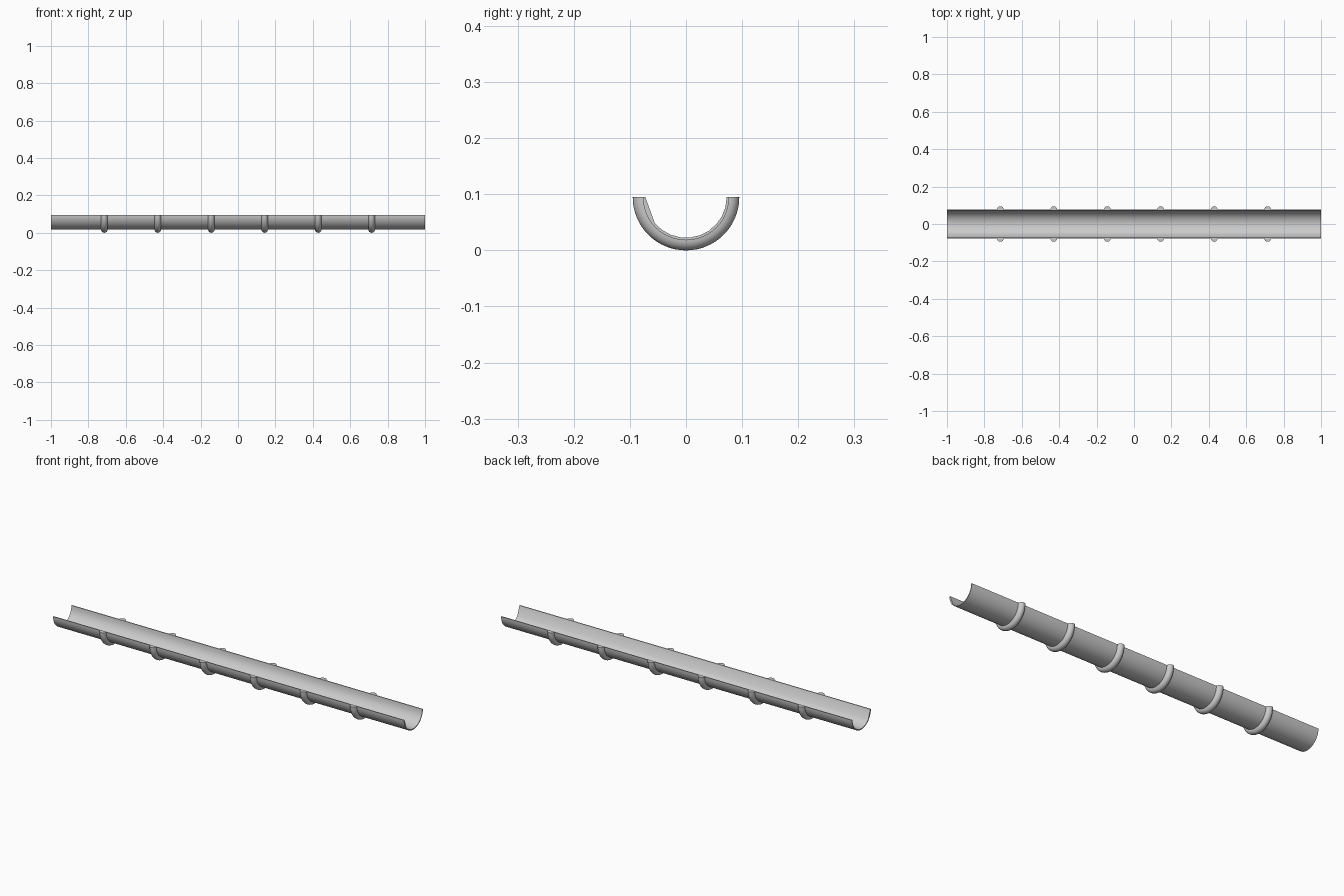
import bpy, bmesh, math

if "Cube" in bpy.data.objects:
    bpy.data.objects.remove(bpy.data.objects["Cube"])

RIM_Z = 0.095          # height of the open rim and centre of the arcs
R_OUT, R_IN = 0.077, 0.0725
BAND_R = 0.018         # half-round band radius

metal = bpy.data.materials.new("grey_metal")
metal.diffuse_color = (0.6, 0.6, 0.6, 1)
metal.use_nodes = True
metal.node_tree.nodes["Principled BSDF"].inputs["Base Color"].default_value = metal.diffuse_color


def arc(radius, degrees):
    """Points (y, z) on the lower half circle, from -y rim to +y rim."""
    return [(-radius * math.cos(math.radians(a)),
             RIM_Z - radius * math.sin(math.radians(a))) for a in degrees]


def loft(name, sections):
    """Closed solid joining equal-length rings of 3D points."""
    bm = bmesh.new()
    rings = [[bm.verts.new(p) for p in s] for s in sections]
    n = len(rings[0])
    for a, b in zip(rings, rings[1:]):
        for i in range(n):
            j = (i + 1) % n
            bm.faces.new((a[i], a[j], b[j], b[i]))
    bm.faces.new(rings[0])
    bm.faces.new(rings[-1])
    bmesh.ops.recalc_face_normals(bm, faces=bm.faces)
    mesh = bpy.data.meshes.new(name)
    bm.to_mesh(mesh)
    bm.free()
    mesh.materials.append(metal)
    obj = bpy.data.objects.new(name, mesh)
    bpy.context.collection.objects.link(obj)
    bpy.ops.object.select_all(action='DESELECT')
    obj.select_set(True)
    bpy.context.view_layer.objects.active = obj
    bpy.ops.object.shade_smooth_by_angle(angle=math.radians(42))
    return obj


# Half-pipe trough: round outside, inner wall has one broad facet on the -y side
outer = arc(R_OUT, [i * 7.5 for i in range(25)])
inner = arc(R_IN, [0, 40] + [40 + 14 * i for i in range(1, 11)])
profile = outer + inner[::-1]
loft("trough", [[(x, y, z) for y, z in profile] for x in (-1, 1)])

# Half-round bands hugging the outside of the trough
for k in range(6):
    cx = (k - 2.5) * 2 / 7
    sections = []
    for s in range(33):
        t = math.pi * s / 32
        ring = []
        for i in range(13):
            a = math.pi * i / 12
            r = R_OUT - 0.001 + (BAND_R + 0.001) * math.sin(a)
            ring.append((cx + BAND_R * math.cos(a),
                         -r * math.cos(t), RIM_Z - r * math.sin(t)))
        sections.append(ring)
    loft(f"band_{k + 1}", sections)
